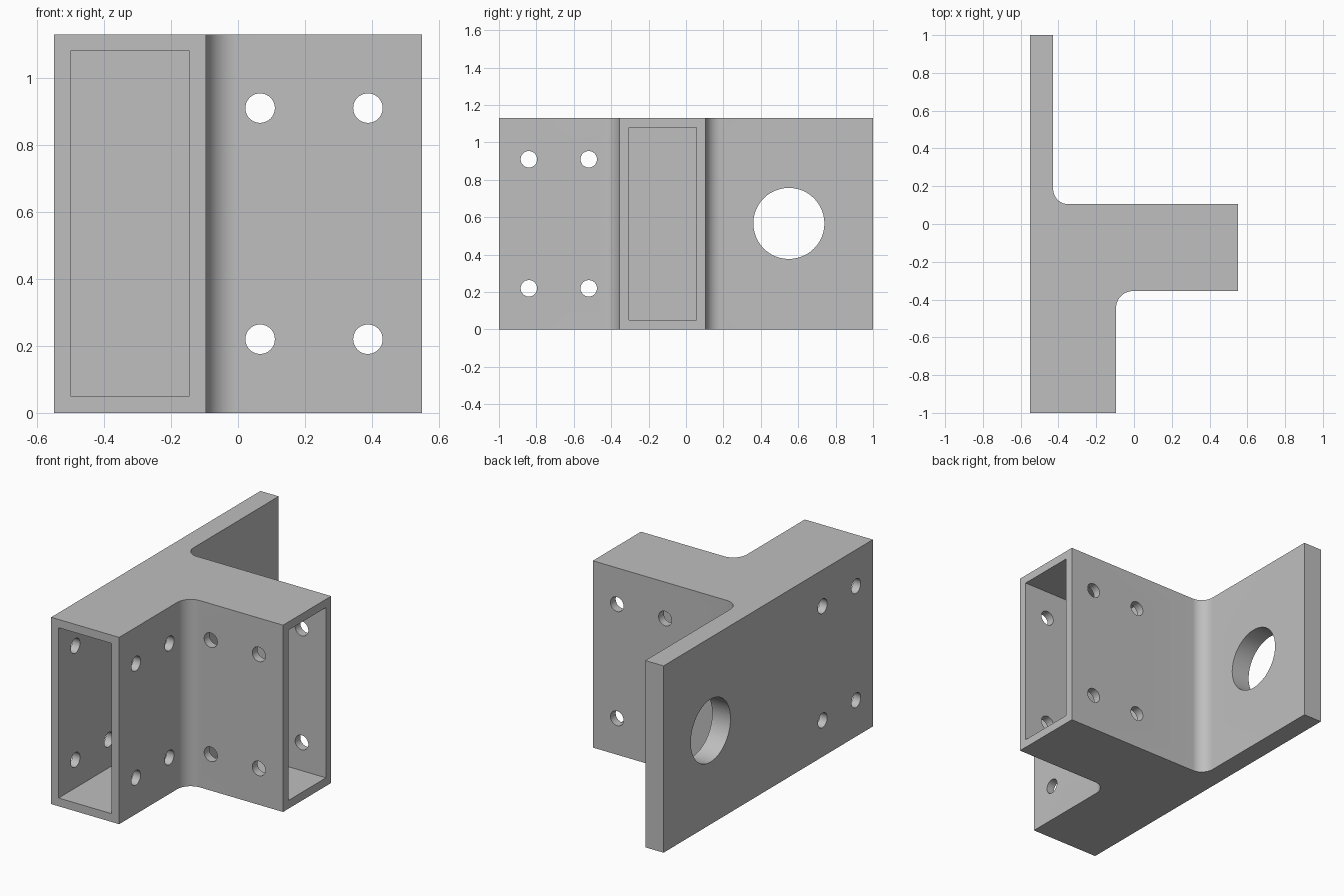
import bpy
import bmesh
from math import cos, sin, pi, radians
from mathutils import Matrix, Vector

cube = bpy.data.objects.get("Cube")
if cube:
    bpy.data.objects.remove(cube, do_unlink=True)

HEIGHT, WALL = 1.13, 0.05
LEFT, RIGHT, FRONT, BACK = -0.55, 0.55, -1.0, 1.0
ARM_FRONT, ARM_BACK = -0.355, 0.105   # side arm, along x
LEG_RIGHT, PLATE_RIGHT = -0.095, -0.428
HOLE_HEIGHTS = (0.22, 0.91)

steel = bpy.data.materials.new("plain grey")
steel.use_nodes = True
grey = (0.52, 0.52, 0.52, 1)
steel.diffuse_color = grey
steel.node_tree.nodes["Principled BSDF"].inputs["Base Color"].default_value = grey


def finish(bm, name):
    bmesh.ops.recalc_face_normals(bm, faces=bm.faces)
    mesh = bpy.data.meshes.new(name)
    bm.to_mesh(mesh)
    bm.free()
    mesh.materials.append(steel)
    obj = bpy.data.objects.new(name, mesh)
    bpy.context.collection.objects.link(obj)
    return obj


def fillet(x, y, r, start, steps=12):
    """Quarter arc, clockwise, rounding an inside corner."""
    return [(x + r * cos(start - pi / 2 * i / steps),
             y + r * sin(start - pi / 2 * i / steps)) for i in range(steps + 1)]


def box(name, low, high):
    low, high = Vector(low), Vector(high)
    bm = bmesh.new()
    bmesh.ops.create_cube(bm, size=1, matrix=Matrix.Translation((low + high) / 2)
                          @ Matrix.Diagonal((*(high - low), 1)))
    return finish(bm, name)


def drill(name, centre, radius, depth, axis):
    turn = Matrix.Rotation(pi / 2, 4, "Y" if axis == "X" else "X")
    bm = bmesh.new()
    bmesh.ops.create_cone(bm, cap_ends=True, segments=48, radius1=radius, radius2=radius,
                          depth=depth, matrix=Matrix.Translation(centre) @ turn)
    return finish(bm, name)


# Bracket outline with two rounded inside corners, raised to full height
rf, rb = 0.09, 0.08
outline = [(LEFT, FRONT), (LEG_RIGHT, FRONT)]
outline += fillet(LEG_RIGHT + rf, ARM_FRONT - rf, rf, pi)
outline += [(RIGHT, ARM_FRONT), (RIGHT, ARM_BACK)]
outline += fillet(PLATE_RIGHT + rb, ARM_BACK + rb, rb, -pi / 2)
outline += [(PLATE_RIGHT, BACK), (LEFT, BACK)]
bm = bmesh.new()
base = bm.faces.new([bm.verts.new((x, y, 0)) for x, y in outline])
raised = bmesh.ops.extrude_face_region(bm, geom=[base])["geom"]
bmesh.ops.translate(bm, vec=(0, 0, HEIGHT),
                    verts=[v for v in raised if isinstance(v, bmesh.types.BMVert)])
bracket = finish(bm, "bracket")

# Pockets in the leg and the arm
cutters = [
    box("leg_pocket", (LEFT + WALL, FRONT - 0.1, WALL),
        (LEG_RIGHT - WALL, ARM_FRONT, HEIGHT - WALL)),
    box("arm_pocket", (LEG_RIGHT, ARM_FRONT + WALL, WALL),
        (RIGHT + 0.1, ARM_BACK - WALL, HEIGHT - WALL)),
    drill("plate_hole", (-0.49, 0.55, 0.567), 0.19, 0.4, "X"),
]

# Bolt holes through both walls of each pocket
for z in HOLE_HEIGHTS:
    for y in (-0.84, -0.52):
        cutters.append(drill("leg_bolt_hole", (-0.32, y, z), 0.044, 0.7, "X"))
    for x in (0.066, 0.388):
        cutters.append(drill("arm_bolt_hole", (x, -0.125, z), 0.044, 0.7, "Y"))

for cutter in cutters:
    mod = bracket.modifiers.new(cutter.name, "BOOLEAN")
    mod.operation, mod.solver, mod.object = "DIFFERENCE", "EXACT", cutter

# Bake the cuts and drop the cutters
graph = bpy.context.evaluated_depsgraph_get()
cut_mesh = bpy.data.meshes.new_from_object(bracket.evaluated_get(graph))
bracket.modifiers.clear()
bracket.data = cut_mesh
cut_mesh.name = "bracket"
for cutter in cutters:
    bpy.data.objects.remove(cutter, do_unlink=True)

bpy.ops.object.select_all(action="DESELECT")
bracket.select_set(True)
bpy.context.view_layer.objects.active = bracket
bpy.ops.object.shade_smooth_by_angle(angle=radians(30))
